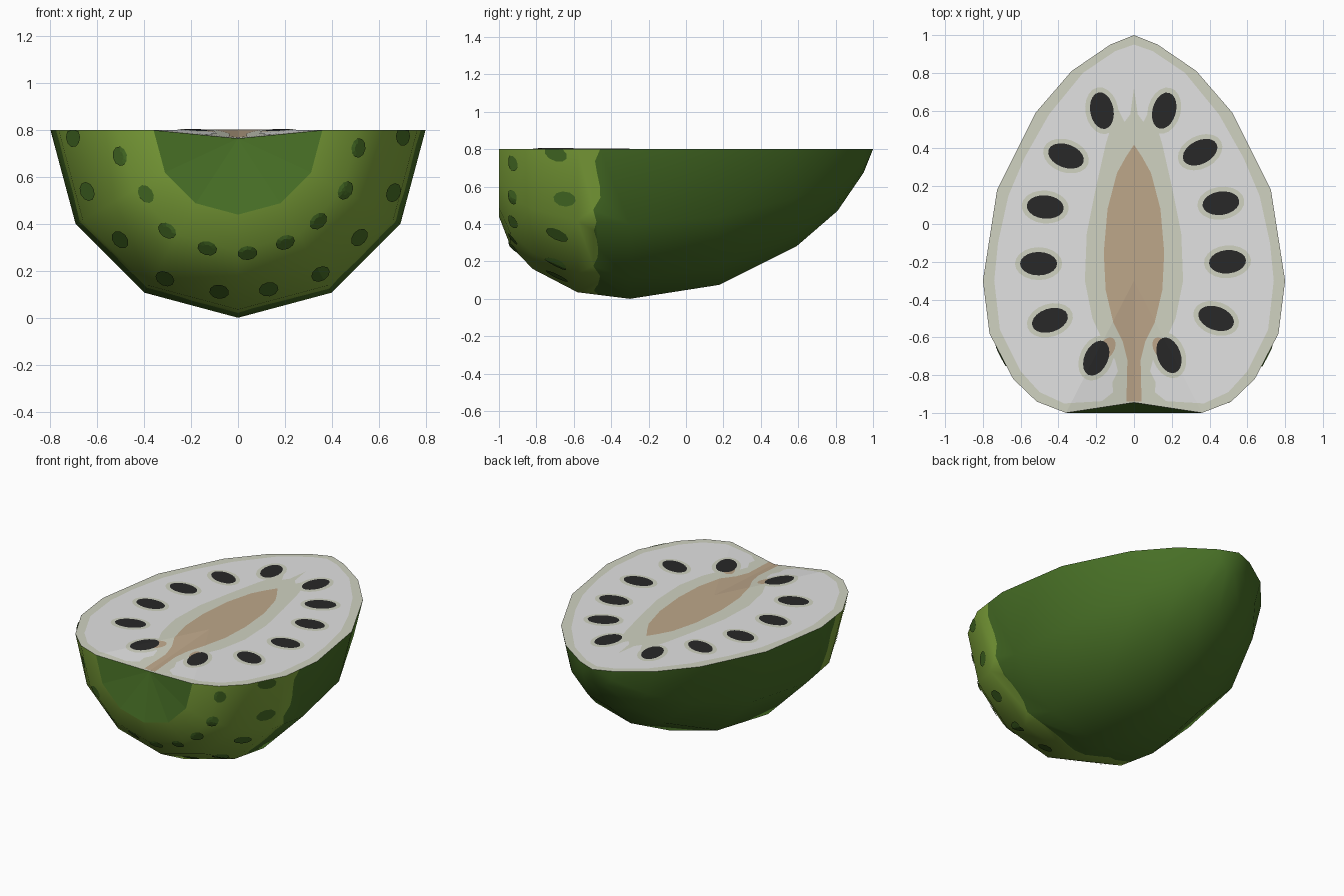
import bpy, bmesh, math, random
from mathutils import Vector

if "Cube" in bpy.data.objects:
    bpy.data.objects.remove(bpy.data.objects["Cube"])

random.seed(4)
TOP = 0.8


def material(name, rgb):
    m = bpy.data.materials.new(name)
    lin = [((c / 255 + 0.055) / 1.055) ** 2.4 if c > 10 else c / 255 / 12.92 for c in rgb]
    m.diffuse_color = (*lin, 1)
    m.use_nodes = True
    m.node_tree.nodes["Principled BSDF"].inputs["Base Color"].default_value = m.diffuse_color
    return m


dark_green = material("dark green skin", (72, 112, 38))
light_green = material("light green skin", (130, 168, 60))
rind = material("pale rind", (208, 210, 193))
flesh = material("white flesh", (226, 226, 226))
tan = material("tan core", (190, 167, 138))
black = material("black seed", (40, 40, 40))


def make_object(name, bm, mats, smooth=False):
    me = bpy.data.meshes.new(name)
    bm.to_mesh(me)
    bm.free()
    for m in mats:
        me.materials.append(m)
    if smooth:
        me.polygons.foreach_set("use_smooth", [True] * len(me.polygons))
        me.set_sharp_from_angle(angle=math.radians(42))
    ob = bpy.data.objects.new(name, me)
    bpy.context.collection.objects.link(ob)
    return ob


# Half-lathe profile: (y, radius) from stem end to tip
PROFILE = [(-1.0, .36), (-.94, .515), (-.82, .64), (-.58, .765), (-.30, .80),
           (.18, .725), (.59, .52), (.81, .33), (.95, .125)]
SEG = 6


def ring_point(y, r, i):
    a = math.pi + math.pi * i / SEG
    return Vector((r * math.cos(a), y, TOP + r * math.sin(a)))


# Skin: spotted light front band, ragged border, dark rear
bm = bmesh.new()
rings = [[bm.verts.new(ring_point(y, r, i)) for i in range(SEG + 1)] for y, r in PROFILE]
tip = bm.verts.new((0, 1, TOP))
STEPS = 6
border = []
for k in range(SEG * STEPS + 1):
    y = -.48 + random.uniform(-.02, .025)
    r = .765 + (y + .58) / .28 * .035
    i, f = divmod(k, STEPS)
    p = ring_point(y, r, i).lerp(ring_point(y, r, i + 1), f / STEPS)
    border.append(bm.verts.new(p))
for j in range(len(rings) - 1):
    for i in range(SEG):
        a, b = rings[j][i], rings[j][i + 1]
        c, d = rings[j + 1][i + 1], rings[j + 1][i]
        if j == 3:
            edge = border[i * STEPS:(i + 1) * STEPS + 1]
            bm.faces.new([a, b] + edge[::-1]).material_index = 1
            bm.faces.new(edge + [c, d])
        else:
            bm.faces.new((a, b, c, d)).material_index = 1 if j < 3 else 0
for i in range(SEG):
    bm.faces.new((rings[-1][i], rings[-1][i + 1], tip))
bmesh.ops.recalc_face_normals(bm, faces=bm.faces)
make_object("skin", bm, [dark_green, light_green], True)


def face_front(bm):
    bm.normal_update()
    for f in bm.faces:
        if f.normal.y > 0:
            f.normal_flip()


# Hollow at the stem end
bm = bmesh.new()
hub = bm.verts.new((0, -.945, .765))
rim = [bm.verts.new(ring_point(-1, .36, i)) for i in range(SEG + 1)]
for a, b in zip(rim, rim[1:]):
    bm.faces.new((hub, a, b))
face_front(bm)
make_object("stem_hollow", bm, [dark_green])


# Skin spots, projected from the front onto the band
def on_band(x, z):
    z = min(z, TOP)
    d = math.hypot(x, z - TOP)
    a = math.degrees(math.atan2(TOP - z, x)) % 30 - 15
    r = d * math.cos(math.radians(a)) / math.cos(math.radians(15))
    y = -.3
    for (y0, r0), (y1, r1) in zip(PROFILE[:4], PROFILE[1:5]):
        if r <= r1:
            y = y0 + (r - r0) / (r1 - r0) * (y1 - y0)
            break
    s = 1 + .004 / d
    return (x * s, y - .004, TOP + (z - TOP) * s)


SPOTS = [(-.70, .77), (-.50, .69), (-.64, .54), (-.39, .53), (-.50, .335), (-.30, .375),
         (-.13, .30), (.04, .28), (.20, .325), (.34, .415), (.455, .545), (.51, .725),
         (.70, .775), (.66, .535), (.515, .345), (.35, .19), (.13, .125), (-.08, .115),
         (-.31, .17)]
bm = bmesh.new()
for x, z in SPOTS:
    out = Vector((x, z - TOP)).normalized()
    side = Vector((-out.y, out.x))
    n = 10
    loops = []
    for s in (.5, 1):
        loop = []
        for k in range(n):
            t = 2 * math.pi * k / n
            p = Vector((x, z)) + s * (out * .03 * math.cos(t) + side * .042 * math.sin(t))
            loop.append(bm.verts.new(on_band(p.x, p.y)))
        loops.append(loop)
    c = bm.verts.new(on_band(x, z))
    for k in range(n):
        m = (k + 1) % n
        bm.faces.new((c, loops[0][k], loops[0][m]))
        bm.faces.new((loops[0][k], loops[1][k], loops[1][m], loops[0][m]))
bmesh.ops.dissolve_degenerate(bm, dist=1e-5, edges=bm.edges)
face_front(bm)
make_object("skin_spots", bm, [dark_green])


# Flat layers of the cut face, folded down into a dip at the stem end
def cut_layer(name, outlines, mat, lift):
    bm = bmesh.new()
    for pts in outlines:
        bm.faces.new([bm.verts.new((x, y, 0)) for x, y in pts])
    bmesh.ops.triangulate(bm, faces=bm.faces)
    for no in ((.7, .36, 0), (-.7, .36, 0), (1, 0, 0)):
        bmesh.ops.bisect_plane(bm, geom=bm.verts[:] + bm.edges[:] + bm.faces[:],
                               plane_co=(0, -.3, 0), plane_no=no, dist=1e-5)
    for v in bm.verts:
        g = .36 * (v.co.y + .3) + .7 * abs(v.co.x)
        v.co.z = TOP + lift - .035 * max(0, g / (.36 * -.645))
    bm.normal_update()
    for f in bm.faces:
        if f.normal.z < 0:
            f.normal_flip()
    make_object(name, bm, [mat])


def mirrored(half):
    return half + [(-x, y) for x, y in reversed(half) if x > 0]


def ellipse(x, y, deg, a, b, n=20):
    c, s = math.cos(math.radians(deg)), math.sin(math.radians(deg))
    ts = [2 * math.pi * k / n for k in range(n)]
    return [(x + a * math.cos(t) * c - b * math.sin(t) * s,
             y + a * math.cos(t) * s + b * math.sin(t) * c) for t in ts]


OUTER = [(0, 1)] + [(r, y) for y, r in reversed(PROFILE)] + [(0, -.945)]
FLESH = [(0, .95), (.10, .915), (.27, .80), (.45, .58), (.58, .35), (.665, .15), (.72, -.1),
         (.74, -.3), (.71, -.56), (.60, -.78), (.50, -.89), (.37, -.95), (.12, -.935), (0, -.925)]
HALO = [(0, .72), (.02, .58), (.05, .54), (.09, .62), (.12, .52), (.15, .42), (.20, .2),
        (.25, -.05), (.26, -.3), (.22, -.5), (.16, -.63), (.10, -.72), (.085, -.78),
        (.115, -.84), (.11, -.89), (.17, -.938), (0, -.93)]
CORE = [(0, .42), (.04, .36), (.09, .27), (.14, .08), (.16, -.15), (.15, -.35), (.11, -.52),
        (.06, -.62), (.035, -.72), (.04, -.94), (0, -.94)]
SEEDS = [(-.17, .60, 100), (-.36, .36, -20), (-.47, .09, -5), (-.505, -.21, 0),
         (-.445, -.51, 18), (-.20, -.71, 65), (.16, .60, 75), (.35, .38, 27),
         (.46, .11, 8), (.495, -.20, 5), (.435, -.50, -20), (.185, -.695, -70)]

cut_layer("cut_rind", [mirrored(OUTER)], rind, 0)
cut_layer("cut_flesh", [mirrored(FLESH)], flesh, .0012)
cut_layer("core_surround", [mirrored(HALO)], rind, .0024)
cut_layer("seed_surrounds", [ellipse(x, y, d, .125, .087) for x, y, d in SEEDS], rind, .0030)
cut_layer("core", [mirrored(CORE)] + [ellipse(s * .145, -.66, s * -60, .065, .04)
                                      for s in (-1, 1)], tan, .0040)
cut_layer("seeds", [ellipse(x, y, d, .098, .062) for x, y, d in SEEDS], black, .0052)
